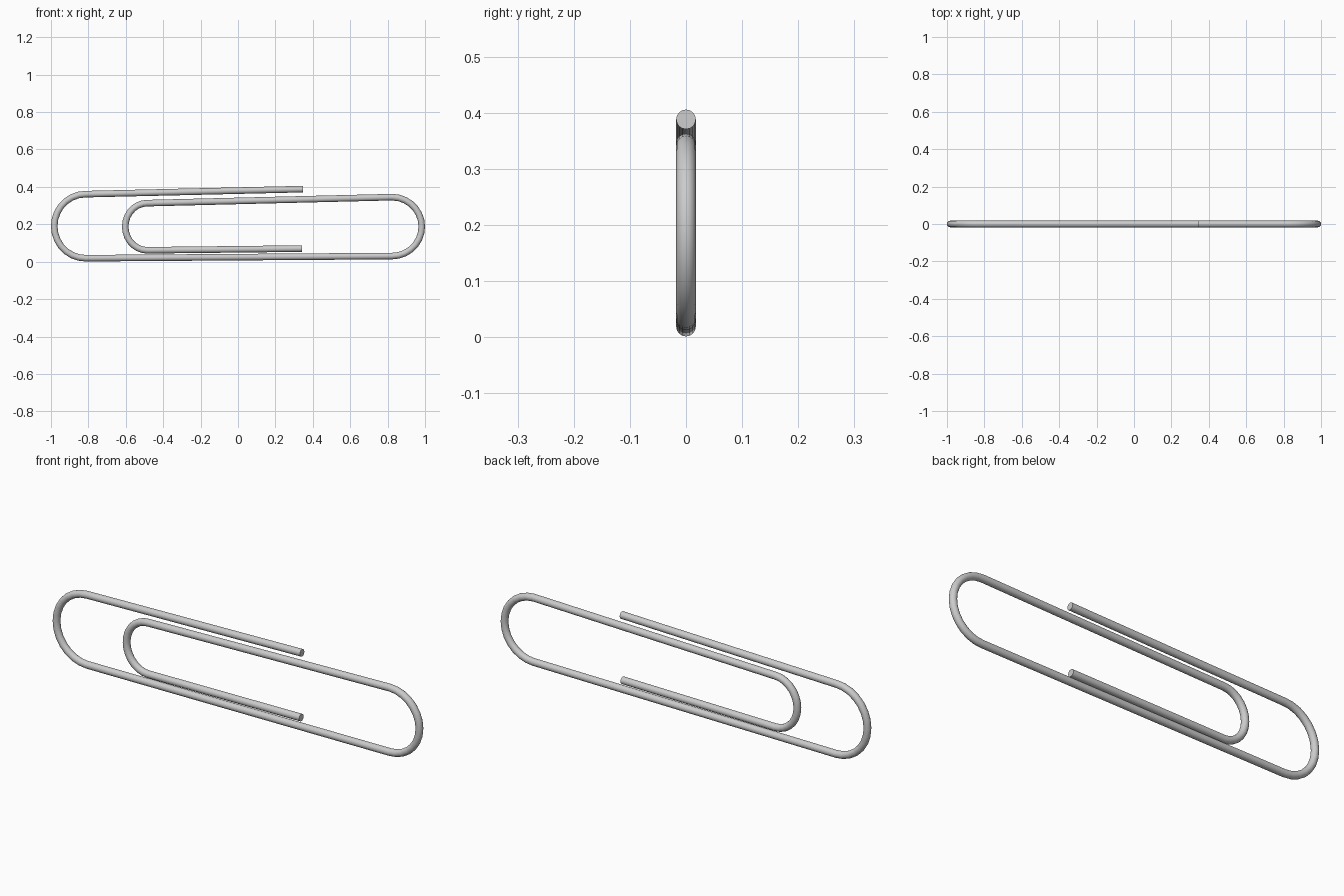
import bpy
import math

if "Cube" in bpy.data.objects:
    bpy.data.objects.remove(bpy.data.objects["Cube"])

WIRE_RADIUS = 0.0175


def bend(center_x, reach, z_from, z_to, steps=14):
    """Half-round bend from z_from to z_to, bulging by reach along x."""
    mid, half = (z_from + z_to) / 2, (z_from - z_to) / 2
    points = []
    for i in range(steps + 1):
        a = math.pi * i / steps
        points.append((center_x + reach * math.sin(a), mid + half * math.cos(a)))
    return points


# Wire centre line in the x-z plane, from outer end to inner end
path = [(0.347, 0.388)]
path += bend(-0.815, -0.1675, 0.361, 0.0185)   # large left bend
path += bend(0.823, 0.1595, 0.030, 0.345)      # right bend
path += bend(-0.485, -0.118, 0.313, 0.061)     # small inner bend
path += [(0.343, 0.070)]

# Round wire swept along the path
curve = bpy.data.curves.new("paperclip_wire", 'CURVE')
curve.dimensions = '3D'
curve.bevel_depth = WIRE_RADIUS
curve.bevel_resolution = 6
curve.use_fill_caps = True
spline = curve.splines.new('POLY')
spline.points.add(len(path) - 1)
for point, (x, z) in zip(spline.points, path):
    point.co = (x, 0, z, 1)

wire = bpy.data.objects.new("paperclip_wire", curve)
bpy.context.collection.objects.link(wire)

# Solid mesh with smooth sides and crisp cut ends
bpy.context.view_layer.objects.active = wire
wire.select_set(True)
bpy.ops.object.convert(target='MESH')
bpy.ops.object.shade_smooth_by_angle(angle=math.radians(40))
